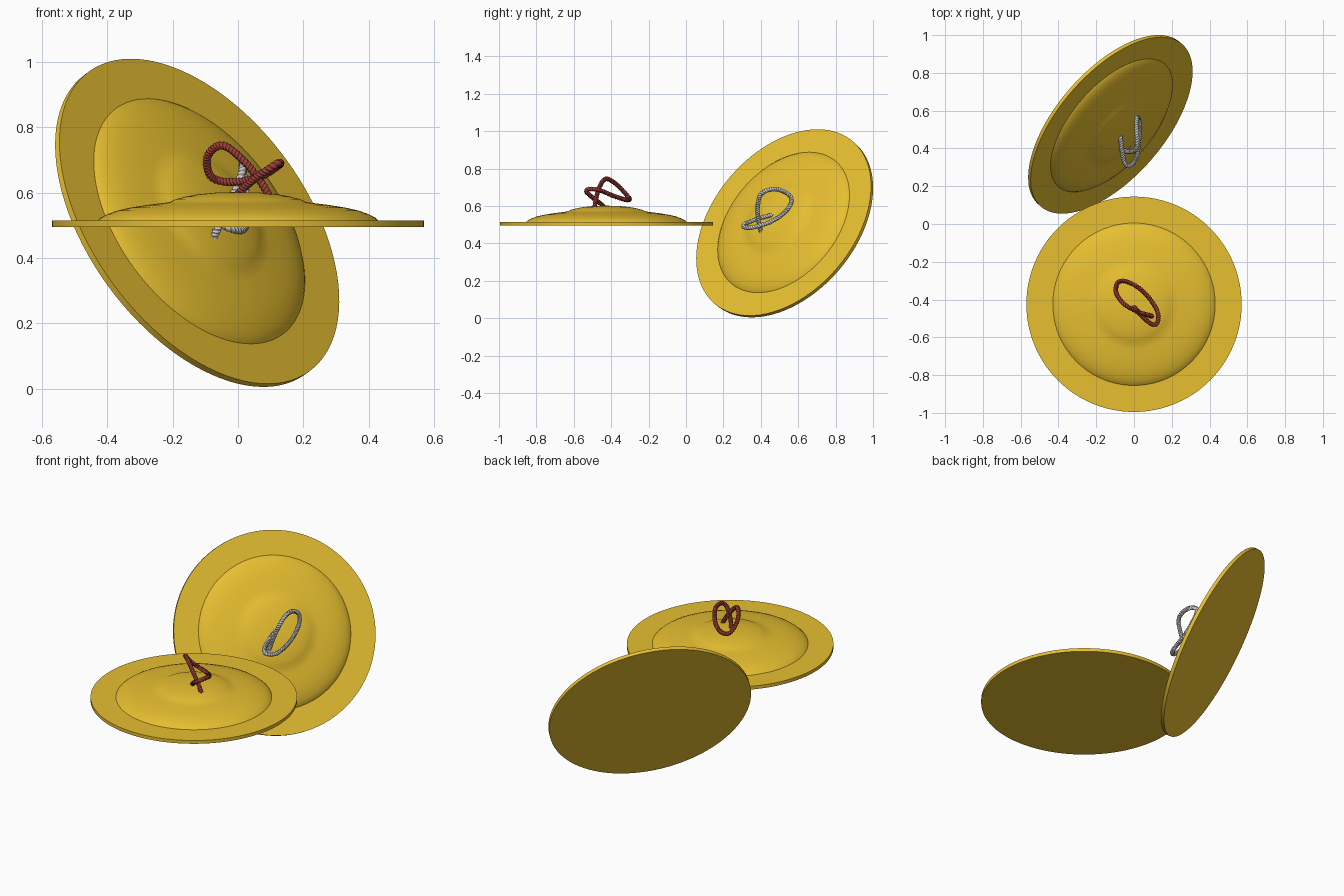
import bpy, bmesh, math
from mathutils import Vector, Matrix

if "Cube" in bpy.data.objects:
    bpy.data.objects.remove(bpy.data.objects["Cube"])


def material(name, rgb):
    m = bpy.data.materials.new(name)
    m.diffuse_color = (*rgb, 1)
    m.use_nodes = True
    m.node_tree.nodes["Principled BSDF"].inputs["Base Color"].default_value = m.diffuse_color
    return m


def finish(name, bm, matrix, mat, angle):
    bmesh.ops.recalc_face_normals(bm, faces=bm.faces)
    me = bpy.data.meshes.new(name)
    bm.to_mesh(me)
    bm.free()
    ob = bpy.data.objects.new(name, me)
    bpy.context.collection.objects.link(ob)
    ob.matrix_world = matrix
    if mat:
        me.materials.append(mat)
    bpy.ops.object.select_all(action='DESELECT')
    ob.select_set(True)
    bpy.context.view_layer.objects.active = ob
    bpy.ops.object.shade_smooth_by_angle(angle=math.radians(angle))
    return ob


# Cymbal half-profile (radius, height), measured from the middle of the rim
PROFILE = [(0, -.01), (.57, -.01), (.57, .01), (.43, .01), (.42, .019), (.40, .029),
           (.37, .040), (.33, .049), (.28, .057), (.24, .062), (.21, .066),
           (.19, .075), (.16, .083), (.12, .090), (.07, .095), (0, .097)]


def cymbal(name, matrix, mat):
    bm = bmesh.new()
    vs = [bm.verts.new((r, 0, z)) for r, z in PROFILE]
    es = [bm.edges.new(p) for p in zip(vs, vs[1:])]
    bmesh.ops.spin(bm, geom=vs + es, axis=(0, 0, 1), cent=(0, 0, 0),
                   angle=math.tau, steps=96, use_duplicate=False)
    bmesh.ops.remove_doubles(bm, verts=bm.verts, dist=1e-5)
    return finish(name, bm, matrix, mat, 17)


# Strap path in the cymbal's own space
PATH = [(-.01, 0, .07), (.005, -.02, .097), (.05, -.07, .137), (.095, -.105, .168),
        (.123, -.098, .185), (.125, -.04, .18), (.075, .04, .148), (.01, .097, .13),
        (-.05, .122, .13), (-.087, .112, .15), (-.095, .065, .20), (-.07, .02, .234),
        (-.035, -.012, .236), (.02, -.04, .19), (.065, -.055, .135), (.09, -.062, .095),
        (.105, -.066, .07)]


def catmull(pts, steps):
    p = [Vector(q) for q in pts]
    p = [2 * p[0] - p[1]] + p + [2 * p[-1] - p[-2]]
    out = []
    for a, b, c, d in zip(p, p[1:], p[2:], p[3:]):
        for i in range(steps):
            t = i / steps
            out.append(.5 * (2 * b + (c - a) * t + (2 * a - 5 * b + 4 * c - d) * t * t
                             + (3 * b - a - 3 * c + d) * t ** 3))
    return out + [p[-2]]


def strap(name, matrix, mat, radius=.0115, sides=15, strands=3, pitch=.036):
    """Twisted rope: a lobed section swept and turned along the path."""
    pts = catmull(PATH, 30)
    bm = bmesh.new()
    rings, dist, normal = [], 0, Vector((0, 0, 1))
    for i, p in enumerate(pts):
        tan = (pts[min(i + 1, len(pts) - 1)] - pts[max(i - 1, 0)]).normalized()
        normal = (normal - tan * normal.dot(tan)).normalized()
        side = tan.cross(normal)
        if i:
            dist += (p - pts[i - 1]).length
        ring = []
        for k in range(sides):
            a = math.tau * k / sides
            r = radius * (1 + .12 * math.cos(strands * a))
            b = a + math.tau * dist / pitch
            ring.append(bm.verts.new(p + r * (normal * math.cos(b) + side * math.sin(b))))
        rings.append(ring)
    for r0, r1 in zip(rings, rings[1:]):
        for k in range(sides):
            j = (k + 1) % sides
            bm.faces.new((r0[k], r0[j], r1[j], r1[k]))
    bm.faces.new(rings[0])
    bm.faces.new(rings[-1])
    return finish(name, bm, matrix, mat, 40)


brass = material("brass", (.80, .52, .03))
red = material("red_cord", (.35, .05, .04))

# Level cymbal, and a tilted one facing front right and upwards
level = Matrix.Translation((0, -.425, .505))
n = Vector((.659, -.573, .487)).normalized()
u = Vector((0, 0, 1)).cross(n).normalized()
v = n.cross(u)
# local x -> -v, local y -> u : a quarter turn about the axis
rot = Matrix((-v, u, n)).transposed().to_4x4()
tilted = Matrix.Translation((-.125, .5275, .5075)) @ rot

cymbal("level_cymbal", level, brass)
strap("level_strap", level, red)
cymbal("tilted_cymbal", tilted, brass)
strap("tilted_strap", tilted, None)
